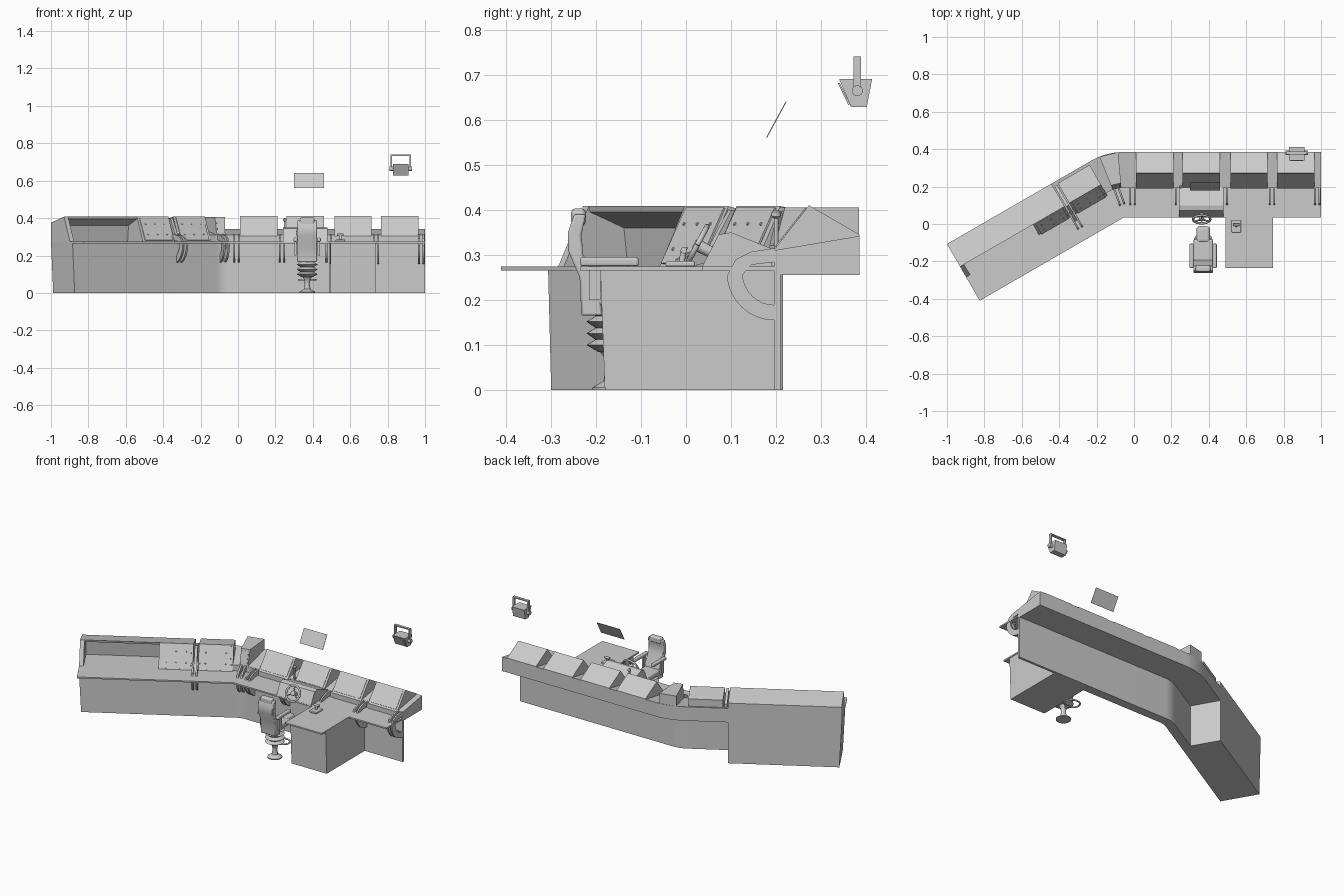
import bpy, bmesh
from math import radians, sin, cos, pi
from mathutils import Vector, Matrix

if "Cube" in bpy.data.objects:
    bpy.data.objects.remove(bpy.data.objects["Cube"])

ANG = radians(30)
F = Vector((-0.825, -0.41, 0))          # outer front corner of the angled wing


# Stations along the console front edge: wing distance, corner angle, straight x, plain x
def W(u): return (F + u * Vector((cos(ANG), sin(ANG), 0)), ANG)
def C(deg): return (Vector((-0.054, 0.035, 0)), radians(deg))
def S(x): return (Vector((x, 0.035, 0)), 0)
def X(x): return (Vector((x, 0, 0)), 0)


def finish(name, bm, smooth=False):
    bmesh.ops.remove_doubles(bm, verts=bm.verts, dist=1e-5)
    bmesh.ops.recalc_face_normals(bm, faces=bm.faces)
    me = bpy.data.meshes.new(name)
    bm.to_mesh(me)
    bm.free()
    ob = bpy.data.objects.new(name, me)
    bpy.context.collection.objects.link(ob)
    if smooth:
        bpy.context.view_layer.objects.active = ob
        ob.select_set(True)
        bpy.ops.object.shade_smooth_by_angle(angle=radians(35))
        ob.select_set(False)
    return ob


def sweep(name, prof, stations, smooth=False):
    """Sweep a closed (depth, height) profile through stations."""
    bm = bmesh.new()
    rings = []
    for p, a in stations:
        n = Vector((-sin(a), cos(a), 0))
        rings.append([bm.verts.new(p + v * n + Vector((0, 0, z))) for v, z in prof])
    k = len(prof)
    for r, s in zip(rings, rings[1:]):
        for i in range(k):
            bm.faces.new((r[i], r[(i + 1) % k], s[(i + 1) % k], s[i]))
    bm.faces.new(rings[0])
    bm.faces.new(rings[-1][::-1])
    return finish(name, bm, smooth)


def rect(v0, v1, z0, z1): return [(v0, z0), (v1, z0), (v1, z1), (v0, z1)]


def box(name, x0, x1, y0, y1, z0, z1, bevel=0):
    ob = sweep(name, rect(y0, y1, z0, z1), [X(x0), X(x1)])
    if bevel:
        m = ob.modifiers.new("bevel", 'BEVEL')
        m.width, m.segments = bevel, 3
    return ob


def lathe(name, prof, loc, mat=Matrix(), seg=24):
    """Revolve a (radius, height) profile about z, then tilt and place."""
    bm = bmesh.new()
    rings = [[bm.verts.new((r * cos(2 * pi * i / seg), r * sin(2 * pi * i / seg), z))
              for i in range(seg)] for r, z in prof]
    for a, b in zip(rings, rings[1:]):
        for i in range(seg):
            bm.faces.new((a[i], a[(i + 1) % seg], b[(i + 1) % seg], b[i]))
    bm.faces.new(rings[0])
    bm.faces.new(rings[-1])
    bm.transform(Matrix.Translation(loc) @ mat.to_4x4())
    return finish(name, bm, True)


def tube(name, pts, r):
    cu = bpy.data.curves.new(name, 'CURVE')
    cu.dimensions, cu.bevel_depth, cu.bevel_resolution, cu.use_fill_caps = '3D', r, 3, True
    sp = cu.splines.new('POLY')
    sp.points.add(len(pts) - 1)
    for p, q in zip(sp.points, pts):
        p.co = (*q, 1)
    ob = bpy.data.objects.new(name, cu)
    bpy.context.collection.objects.link(ob)


corner = [C(30 - i * 3) for i in range(11)]

# Continuous desktop, base wall and overhanging cabinet
sweep("desktop", rect(0, 0.165, 0.265, 0.274), [W(0)] + corner + [S(1)])
sweep("base_wall", rect(0.12, 0.175, 0, 0.265), [W(0.6)] + corner + [S(0.49)], True)
sweep("right_base_panel", rect(0.16, 0.175, 0, 0.265), [S(0.49), S(1)])
sweep("cabinet", [(0.16, 0.255), (0.16, 0.31), (0.35, 0.342), (0.35, 0.255)],
      [W(0.63)] + corner + [S(1)])

# Chart table wing: solid base with leaning end, hood, end cheek
base = sweep("wing_base", rect(0.12, 0.35, 0, 0.272), [W(0), W(0.645)])
for v in base.data.vertices[:4]:
    if v.co.z < 0.01:
        v.co += Vector((cos(ANG), sin(ANG), 0)) * 0.014
cheek = [(0.145, 0.272), (0.21, 0.408), (0.35, 0.375), (0.35, 0.272)]
sweep("wing_end_cheek", cheek, [W(0), W(0.025)])
sweep("wing_hood", [(0.21, 0.408), (0.35, 0.375), (0.35, 0.272), (0.31, 0.272),
                    (0.30, 0.36), (0.213, 0.395)], [W(0.025), W(0.45)])
sweep("wing_panel_housing", cheek, [W(0.45), W(0.645)])
sweep("corner_panel_housing", [(0.145, 0.272), (0.213, 0.408), (0.335, 0.385), (0.335, 0.26)],
      [W(0.675), W(0.872)])

# Sloped wing control panels with small knobs
for k, u0 in enumerate((0.455, 0.68)):
    sweep(f"control_panel_{k}", [(0.146, 0.28), (0.209, 0.403), (0.205, 0.405), (0.142, 0.282)],
          [W(u0 + 0.008), W(u0 + 0.178)])
    for i in range(3):
        for j in range(2):
            t = 0.25 + 0.45 * j
            p, a = W(u0 + 0.035 + 0.058 * i)
            n = Vector((-sin(a), cos(a), 0))
            loc = p + n * (0.144 + 0.063 * t) + Vector((0, 0, 0.281 + 0.123 * t))
            lathe(f"knob_{k}_{i}{j}", [(0.004, -0.003), (0.004, 0.003), (0.003, 0.005)], loc,
                  Matrix.Rotation(ANG, 3, 'Z') @ Matrix.Rotation(radians(60), 3, 'X'), 8)

# Tall corner unit
sweep("corner_unit", [(0.16, 0.26), (0.16, 0.31), (0.185, 0.405), (0.35, 0.405), (0.35, 0.26)],
      [C(22), C(5)])
sweep("corner_screen", [(0.163, 0.32), (0.182, 0.395), (0.179, 0.396), (0.16, 0.321)],
      [C(20), C(7)])

# Four monitors along the straight side
for i, x in enumerate((0.01, 0.26, 0.515, 0.765)):
    sweep(f"monitor_{i}", [(0.155, 0.275), (0.155, 0.305), (0.238, 0.41), (0.35, 0.345),
                           (0.35, 0.26)], [S(x), S(x + 0.2)])
    sweep(f"monitor_screen_{i}", [(0.162, 0.314), (0.232, 0.403), (0.230, 0.405), (0.160, 0.316)],
          [S(x + 0.012), S(x + 0.188)])

# Paired curved brackets wrapping the desk edge
arc = [radians(185 + i * 85 / 8) for i in range(9)]
brk = [(0.162, 0.315), (0.11, 0.307), (0.075, 0.29)]
brk += [(0.16 + 0.105 * cos(a), 0.262 + 0.107 * sin(a)) for a in arc]
brk += [(0.16 + 0.07 * cos(a), 0.262 + 0.073 * sin(a)) for a in reversed(arc)]
brk += [(0.11, 0.278), (0.162, 0.284)]
pairs = [W(0.66), C(20)] + [S(x) for x in (-0.008, 0.235, 0.485, 0.738, 0.98)]
for i, (p, a) in enumerate(pairs):
    d = Vector((cos(a), sin(a), 0))
    if i == 1:
        p = p + d * 0.015
    for j, o in enumerate((-0.012, 0.012)):
        sweep(f"bracket_{i}_{j}", brk, [(p + d * (o - 0.005), a), (p + d * (o + 0.005), a)], True)
sweep("wing_divider", [(0.11, 0.272), (0.15, 0.31), (0.205, 0.40), (0.33, 0.36), (0.33, 0.26)],
      [W(0.652), W(0.668)])

# Side desk block
sweep("side_desk_body", [(-0.18, 0), (0.2, 0), (0.2, 0.265), (-0.19, 0.265)], [X(0.495), X(0.738)])
box("side_desk_top", 0.488, 0.742, -0.235, 0.19, 0.265, 0.274)
box("joystick_base", 0.522, 0.572, -0.045, 0.02, 0.274, 0.286, 0.004)
tube("joystick", [(0.547, -0.01, 0.28), (0.547, -0.005, 0.31)], 0.007)
tube("joystick_grip", [(0.53, -0.005, 0.31), (0.564, -0.005, 0.31)], 0.007)

# Helm pod with steering wheel and lever
sweep("helm_pod", [(0.035, 0.272), (0.072, 0.345), (0.10, 0.35), (0.2, 0.31), (0.2, 0.272)],
      [X(0.24), X(0.478)])
wheel_c = Vector((0.362, 0.025, 0.322))
tilt = Matrix.Rotation(radians(62), 3, 'X')
ring = [wheel_c + tilt @ Vector((0.046 * cos(i * pi / 16), 0.046 * sin(i * pi / 16), 0))
        for i in range(33)]
tube("steering_wheel_rim", ring, 0.006)
for i in range(3):
    a = pi / 2 + i * 2 * pi / 3
    tube(f"wheel_spoke_{i}", [wheel_c, wheel_c + tilt @ Vector((0.044 * cos(a), 0.044 * sin(a), 0))], 0.004)
lathe("wheel_hub", [(0.012, -0.04), (0.014, 0.004), (0.008, 0.008)], wheel_c, tilt)
tube("lever", [(0.25, 0.2, 0.31), (0.25, 0.2, 0.39)], 0.005)
lathe("lever_knob", [(0.004, -0.01), (0.01, -0.005), (0.01, 0.005), (0.004, 0.01)], (0.25, 0.2, 0.39))

# Helm chair: pedestal, bellows, seat, back, armrests
cx, cy = 0.37, -0.165
lathe("chair_pedestal", [(0.042, 0), (0.042, 0.006), (0.018, 0.02), (0.013, 0.05), (0.018, 0.075),
                         (0.03, 0.09)], (cx, cy, 0))
bellows = [(0.03, 0.085)]
for i in range(4):
    bellows += [(0.056, 0.1 + 0.026 * i), (0.036, 0.112 + 0.026 * i)]
lathe("chair_bellows", bellows, (cx, cy, 0))
seat = box("chair_seat", cx - 0.052, cx + 0.052, -0.215, -0.08, 0.185, 0.222, 0.012)
box("seat_front", cx - 0.037, cx + 0.037, -0.1, -0.012, 0.19, 0.226, 0.017)
back = sweep("chair_back", [(-0.232, 0.165), (-0.236, 0.25), (-0.262, 0.31), (-0.262, 0.35),
                            (-0.248, 0.39), (-0.222, 0.39), (-0.232, 0.345), (-0.228, 0.3),
                            (-0.195, 0.24), (-0.185, 0.165)], [X(cx - 0.052), X(cx + 0.052)], True)
m = back.modifiers.new("bevel", 'BEVEL')
m.width, m.segments = 0.005, 2
box("chair_headrest", cx - 0.04, cx + 0.04, -0.255, -0.222, 0.365, 0.403, 0.01)
for s in (-1, 1):
    x = cx + s * 0.062
    box(f"armrest_{s}", x - 0.011, x + 0.011, -0.235, -0.105, 0.275, 0.295, 0.006)
    box(f"armrest_post_{s}", x - 0.006, x + 0.006, -0.215, -0.19, 0.2, 0.28)
tube("foot_ring", [(cx + 0.045 * cos(i * pi / 12), -0.09 + 0.04 * sin(i * pi / 12), 0.07)
                   for i in range(25)], 0.005)
tube("foot_ring_arm", [(cx, cy, 0.07), (cx, -0.13, 0.07)], 0.006)

# Overhead tilted display
sweep("overhead_display", [(0.178, 0.561), (0.18, 0.56), (0.223, 0.639), (0.221, 0.64)],
      [X(0.3), X(0.46)])

# Floodlight with yoke
sweep("lamp_body", [(0.34, 0.69), (0.413, 0.69), (0.401, 0.628), (0.366, 0.628)],
      [X(0.828), X(0.912)])
sweep("lamp_lens", [(0.341, 0.682), (0.364, 0.634), (0.36, 0.633), (0.337, 0.681)],
      [X(0.836), X(0.904)])
for k, x in enumerate((0.82, 0.92)):
    box(f"yoke_arm_{k}", x - 0.004, x + 0.004, 0.372, 0.388, 0.655, 0.74)
    lathe(f"yoke_pivot_{k}", [(0.012, -0.011), (0.012, 0.011)], (x, 0.38, 0.664),
          Matrix.Rotation(pi / 2, 3, 'Y'), 16)
box("yoke_bar", 0.816, 0.924, 0.372, 0.388, 0.733, 0.74)
